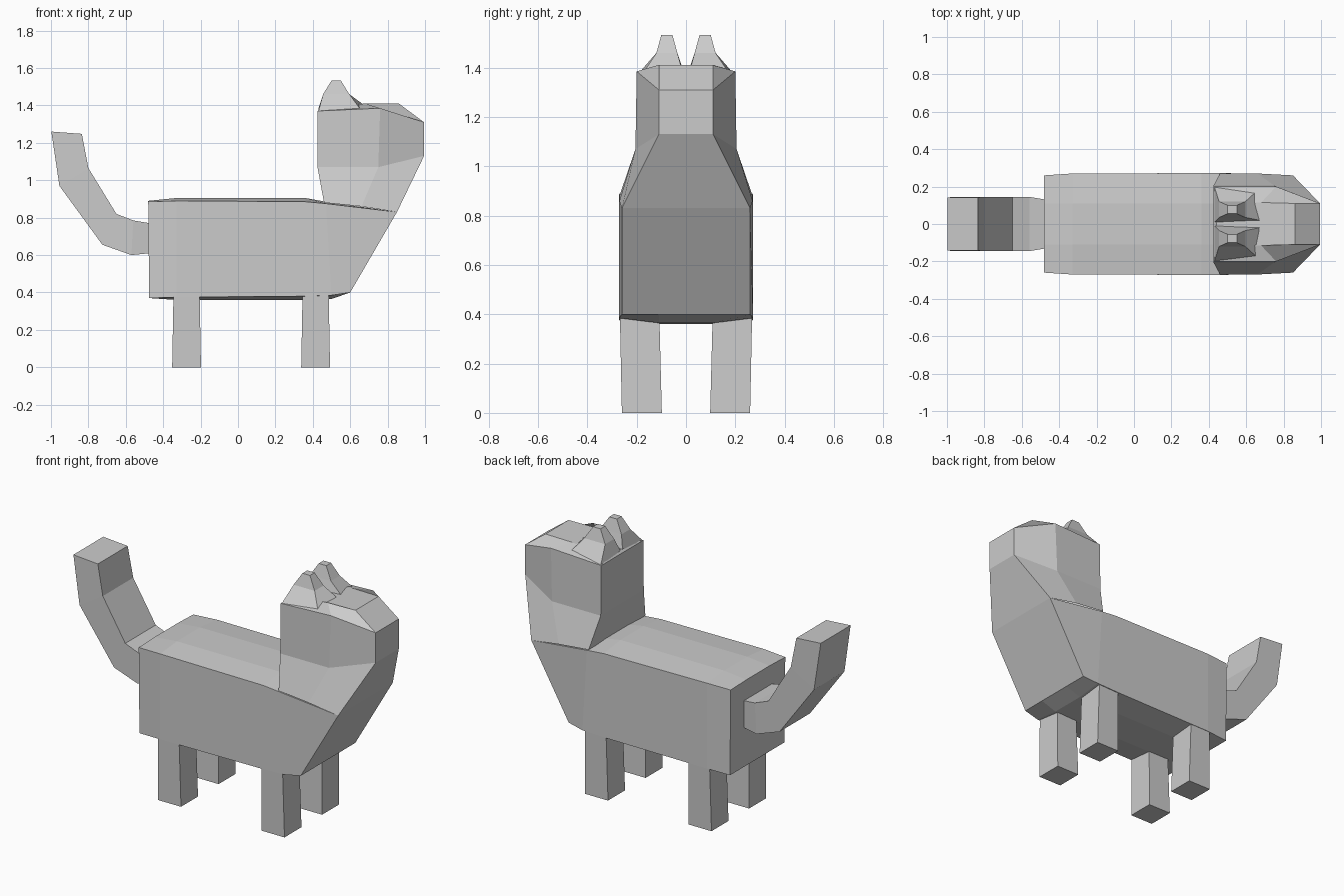
import bpy, bmesh


def loft(name, rings, cap_start=True, cap_end=True):
    """Skin a list of equal-length point rings into one flat-shaded object."""
    bm = bmesh.new()
    vr = [[bm.verts.new(p) for p in ring] for ring in rings]
    n = len(rings[0])
    for a, b in zip(vr, vr[1:]):
        for i in range(n):
            j = (i + 1) % n
            bm.faces.new((a[i], a[j], b[j], b[i]))
    if cap_start:
        bm.faces.new(vr[0][::-1])
    if cap_end:
        bm.faces.new(vr[-1])
    bmesh.ops.recalc_face_normals(bm, faces=bm.faces)
    mesh = bpy.data.meshes.new(name)
    bm.to_mesh(mesh)
    bm.free()
    ob = bpy.data.objects.new(name, mesh)
    bpy.context.collection.objects.link(ob)
    return ob


def mirrored(half):
    """Close a half ring (positive y) with its reflection."""
    return half + [(x, -y, z) for x, y, z in reversed(half)]


def rect(x0, x1, y0, y1, z):
    return [(x0, y0, z), (x1, y0, z), (x1, y1, z), (x0, y1, z)]


# Body: bottom x, top x, half width, bottom edge z, bottom centre z, top edge z, top centre z
stations = [
    (-0.475, -0.48, 0.26, 0.37, 0.37, 0.885, 0.89),
    (-0.33, -0.33, 0.27, 0.375, 0.36, 0.89, 0.905),
    (0.35, 0.36, 0.272, 0.38, 0.36, 0.885, 0.905),
    (0.50, 0.47, 0.272, 0.385, 0.365, 0.875, 0.885),
    (0.60, 0.85, 0.26, 0.40, 0.40, 0.83, 0.83),
]
loft("body", [mirrored([(xb, 0.11, zbc), (xb, w, zb), (xt, w, zt), (xt, 0.11, ztc)])
              for xb, xt, w, zb, zbc, zt, ztc in stations])

# Neck and head: horizontal rings running back, side, front
loft("head", [mirrored(h) for h in (
    [(0.46, 0.27, 0.88), (0.66, 0.27, 0.86), (0.85, 0.26, 0.83)],
    [(0.425, 0.205, 1.07), (0.75, 0.205, 1.07), (0.995, 0.11, 1.13)],
    [(0.425, 0.20, 1.37), (0.76, 0.20, 1.385), (0.995, 0.11, 1.31)],
    [(0.44, 0.11, 1.385), (0.68, 0.115, 1.41), (0.86, 0.11, 1.41)],
)], cap_start=False)

# Ears and legs on both sides
for side, s in (("left", 1), ("right", -1)):
    loft(f"{side}_ear", [
        [(0.43, s * 0.01, 1.385), (0.67, s * 0.02, 1.405),
         (0.65, s * 0.17, 1.385), (0.43, s * 0.198, 1.37)],
        rect(0.455, 0.595, s * 0.035, s * 0.12, 1.46),
        rect(0.50, 0.55, s * 0.055, s * 0.10, 1.533),
    ], cap_start=False)
    for end, x in (("back", -0.275), ("front", 0.415)):
        loft(f"{end}_{side}_leg", [
            rect(x - 0.077, x + 0.077, s * 0.098, s * 0.26, 0),
            rect(x - 0.07, x + 0.07, s * 0.108, s * 0.268, 0.39),
        ])

# Tail: outer (x, z), inner (x, z), half width
tail = [
    (-0.47, 0.61, -0.47, 0.77, 0.13),
    (-0.57, 0.60, -0.56, 0.785, 0.145),
    (-0.725, 0.655, -0.65, 0.82, 0.145),
    (-0.955, 0.97, -0.80, 1.065, 0.145),
    (-0.998, 1.26, -0.835, 1.248, 0.142),
]
loft("tail", [mirrored([(xo, w, zo), (xi, w, zi)]) for xo, zo, xi, zi, w in tail])
